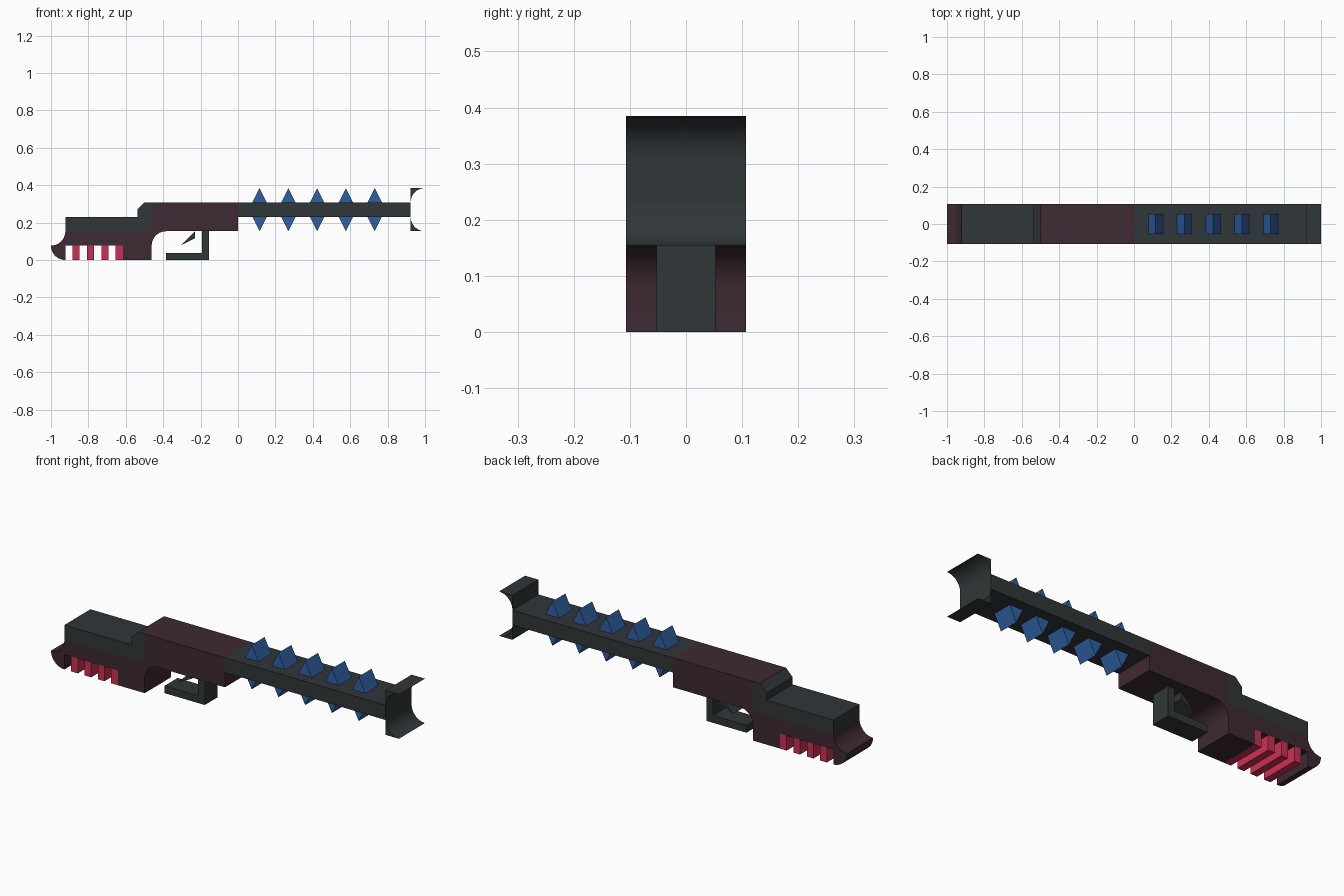
import bpy, bmesh, math

if "Cube" in bpy.data.objects:
    bpy.data.objects.remove(bpy.data.objects["Cube"])

U = 2 / 52          # modelling grid unit: the gun is 52 units long
WIDE = 0.107        # half width of the main parts
NARROW = 0.053      # half width of guard, trigger and spikes


def material(name, rgb):
    m = bpy.data.materials.new(name)
    m.diffuse_color = (*rgb, 1)
    m.use_nodes = True
    m.node_tree.nodes["Principled BSDF"].inputs["Base Color"].default_value = m.diffuse_color
    return m


DARK = material("dark_metal", (0.03, 0.037, 0.04))
MAROON = material("maroon", (0.048, 0.023, 0.032))
BLUE = material("blue", (0.03, 0.115, 0.36))
RED = material("red", (0.6, 0.03, 0.09))


def arc(cx, cz, r, a0, a1, n=10):
    pts = []
    for i in range(n + 1):
        a = math.radians(a0 + (a1 - a0) * i / n)
        pts.append((cx + r * math.cos(a), cz + r * math.sin(a)))
    return pts


def box(x0, x1, z0, z1):
    return [(x0, z0), (x1, z0), (x1, z1), (x0, z1)]


def extrude(name, profiles, half, mat):
    """Extrude x-z profiles (grid units) symmetrically along y."""
    bm = bmesh.new()
    for prof in profiles:
        face = bm.faces.new([bm.verts.new((x * U, -half, z * U)) for x, z in prof])
        new = bmesh.ops.extrude_face_region(bm, geom=[face])["geom"]
        bmesh.ops.translate(bm, vec=(0, 2 * half, 0),
                            verts=[v for v in new if isinstance(v, bmesh.types.BMVert)])
    bmesh.ops.recalc_face_normals(bm, faces=bm.faces[:])
    mesh = bpy.data.meshes.new(name)
    bm.to_mesh(mesh)
    bm.free()
    mesh.materials.append(mat)
    ob = bpy.data.objects.new(name, mesh)
    bpy.context.collection.objects.link(ob)
    bpy.ops.object.select_all(action='DESELECT')
    ob.select_set(True)
    bpy.context.view_layer.objects.active = ob
    bpy.ops.object.shade_smooth_by_angle(angle=math.radians(25))
    return ob


# Stock and receiver in one profile, with the rounded butt and grip fillet
stock = (arc(-24, 2, 2, 180, 270) + [(-24, 2), (-16, 2), (-16, 0), (-12, 0)]
         + arc(-10, 2, 2, 180, 90) + [(0, 4), (0, 8), (-12, 8), (-12, 4)]
         + arc(-26, 4, 2, 0, -90)[:-1])
extrude("stock_and_receiver", [stock], WIDE, MAROON)

# Dark cover over the stock, its highest top face is maroon
cover = extrude("stock_cover", [[(-24, 4), (-12, 4), (-12, 8), (-13, 8),
                                 (-14, 7), (-14, 6), (-24, 6)]], WIDE, DARK)
cover.data.materials.append(MAROON)
for p in cover.data.polygons:
    if p.normal.z > 0.9 and p.center.z > 7.5 * U:
        p.material_index = 1

# Teeth under the stock
extrude("teeth", [box(x, x + 1, 0, 2) for x in (-23, -21, -19, -17)], WIDE, RED)

# Trigger guard and trigger
extrude("trigger_guard", [[(-10, 0), (-4, 0), (-4, 4), (-5, 4), (-5, 1), (-10, 1)]],
        NARROW, DARK)
extrude("trigger", [[(-6, 4), (-8, 2), (-6, 3)]], NARROW, DARK)

# Barrel and flared muzzle
extrude("barrel", [box(0, 24, 6, 8)], WIDE, DARK)
extrude("muzzle_flare", [[(24, 10)] + arc(26, 8, 2, 180, 90),
                         [(24, 4)] + arc(26, 6, 2, 180, 270)], WIDE, DARK)

# Rows of wedge spikes above and below the barrel
spikes = []
for i in range(5):
    x = 3 + 4 * i
    for base, tip in ((8, 10), (6, 4)):
        spikes.append([(x - 1, base), (x + 1, base), (x, tip)])
extrude("spikes", spikes, NARROW, BLUE)
